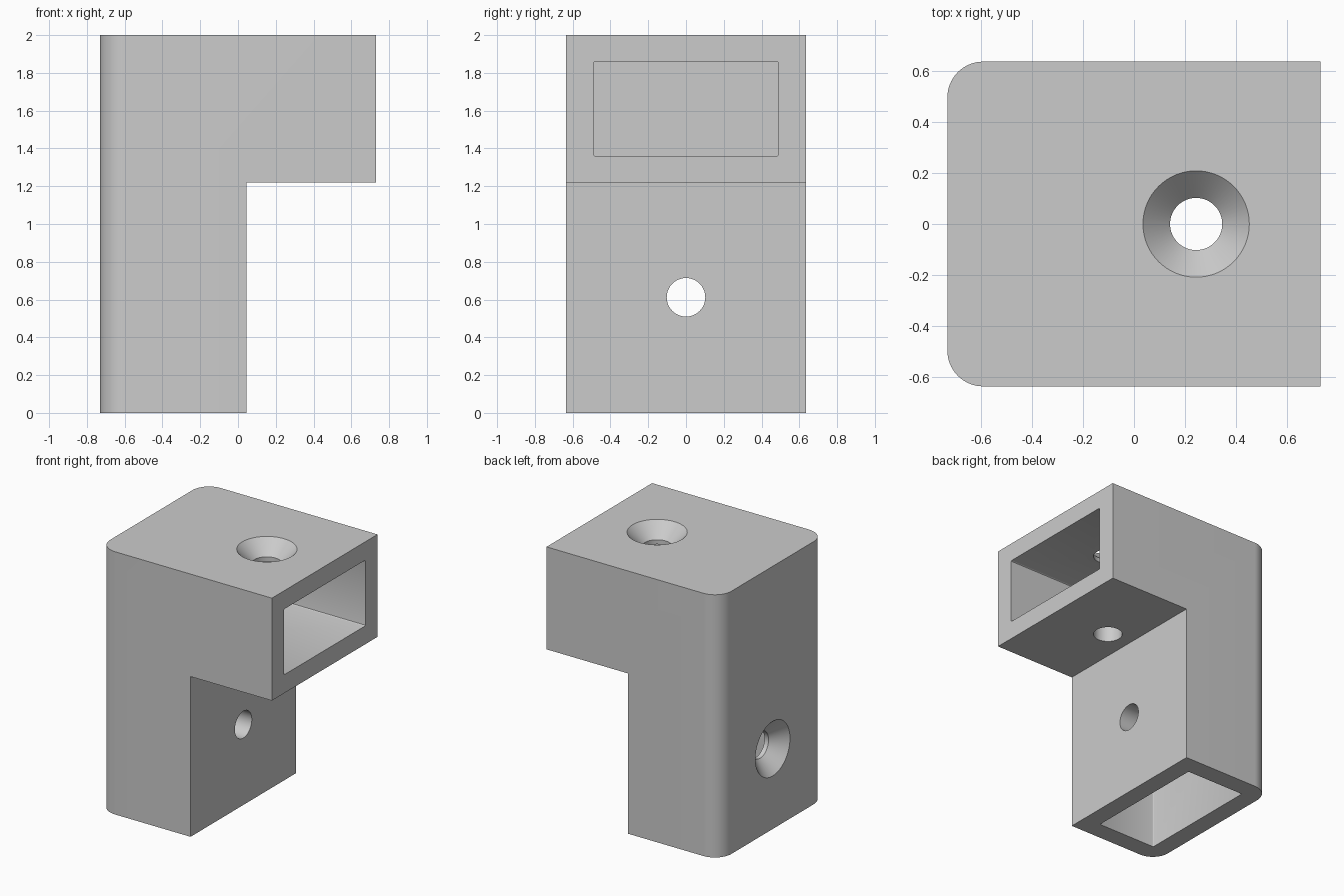
import bpy, bmesh, math
from mathutils import Matrix, Vector

cube = bpy.data.objects.get("Cube")
if cube:
    bpy.data.objects.remove(cube, do_unlink=True)

LEFT, RIGHT, HALF, TOP = -0.73, 0.73, 0.635, 2.0
INNER_X, INNER_Z, WALL = 0.045, 1.22, 0.14

gray = bpy.data.materials.new("light gray plastic")
gray.use_nodes = True
gray.diffuse_color = (0.6, 0.6, 0.6, 1)
gray.node_tree.nodes["Principled BSDF"].inputs["Base Color"].default_value = (0.6, 0.6, 0.6, 1)


def make(name, bm):
    bmesh.ops.recalc_face_normals(bm, faces=bm.faces[:])
    mesh = bpy.data.meshes.new(name)
    bm.to_mesh(mesh)
    bm.free()
    mesh.materials.append(gray)
    ob = bpy.data.objects.new(name, mesh)
    bpy.context.collection.objects.link(ob)
    return ob


def bevel_where(bm, rule, radius, segments):
    edges = [e for e in bm.edges if rule(e.verts[0].co, e.verts[1].co)]
    bmesh.ops.bevel(bm, geom=edges, offset=radius, segments=segments,
                    profile=0.5, affect='EDGES')


def pocket(name, low, high, axis):
    """Box cutter with slightly rounded corners along its axis."""
    low, high = Vector(low), Vector(high)
    bm = bmesh.new()
    bmesh.ops.create_cube(bm, size=1)
    for v in bm.verts:
        v.co = Vector(((low[i] + high[i]) / 2 + v.co[i] * (high[i] - low[i])) for i in range(3))
    bevel_where(bm, lambda a, b: abs(a[axis] - b[axis]) > 0.1, 0.01, 3)
    return make(name, bm)


def screw_hole(name, matrix):
    """Countersunk hole turned around local z, outer wall at z = 0, going down."""
    bm = bmesh.new()
    profile = [(0.0, 0.02), (0.228, 0.02), (0.102, -0.106), (0.102, -0.9), (0.0, -0.9)]
    verts = [bm.verts.new((r, 0, z)) for r, z in profile]
    edges = [bm.edges.new(pair) for pair in zip(verts, verts[1:])]
    bmesh.ops.spin(bm, geom=verts + edges, cent=(0, 0, 0), axis=(0, 0, 1),
                   angle=math.tau, steps=64)
    bmesh.ops.remove_doubles(bm, verts=bm.verts[:], dist=0.0005)
    bm.transform(matrix)
    return make(name, bm)


# Angled body with two rounded outer corners
bm = bmesh.new()
outline = [(LEFT, 0), (INNER_X, 0), (INNER_X, INNER_Z), (RIGHT, INNER_Z), (RIGHT, TOP), (LEFT, TOP)]
face = bm.faces.new([bm.verts.new((x, -HALF, z)) for x, z in outline])
side = bmesh.ops.extrude_face_region(bm, geom=[face])["geom"]
bmesh.ops.translate(bm, vec=(0, 2 * HALF, 0),
                    verts=[g for g in side if isinstance(g, bmesh.types.BMVert)])
bevel_where(bm, lambda a, b: max(a.x, b.x) < LEFT + 0.01 and abs(a.z - b.z) > 1, WALL, 16)
body = make("corner_bracket", bm)

# Sockets in the arm end and the leg bottom, and a countersunk hole through each
inner_y = HALF - WALL - 0.005
cutters = [
    pocket("arm_socket_cutter", (-0.24, -inner_y, INNER_Z + WALL),
           (RIGHT + 0.1, inner_y, TOP - WALL), 0),
    pocket("leg_socket_cutter", (LEFT + WALL, -inner_y, -0.1),
           (INNER_X - WALL, inner_y, INNER_Z), 2),
    screw_hole("arm_hole_cutter", Matrix.Translation((0.243, 0, TOP))),
    screw_hole("leg_hole_cutter", Matrix.Translation((LEFT, 0, 0.612))
               @ Matrix.Rotation(-math.pi / 2, 4, 'Y')),
]
bpy.context.view_layer.objects.active = body
for cutter in cutters:
    mod = body.modifiers.new(cutter.name, 'BOOLEAN')
    mod.operation = 'DIFFERENCE'
    mod.solver = 'EXACT'
    mod.object = cutter
    bpy.ops.object.modifier_apply(modifier=mod.name)
for cutter in cutters:
    bpy.data.objects.remove(cutter, do_unlink=True)

# Smooth round walls, sharp edges
bpy.ops.object.select_all(action='DESELECT')
body.select_set(True)
bpy.ops.object.shade_smooth_by_angle(angle=math.radians(30))
